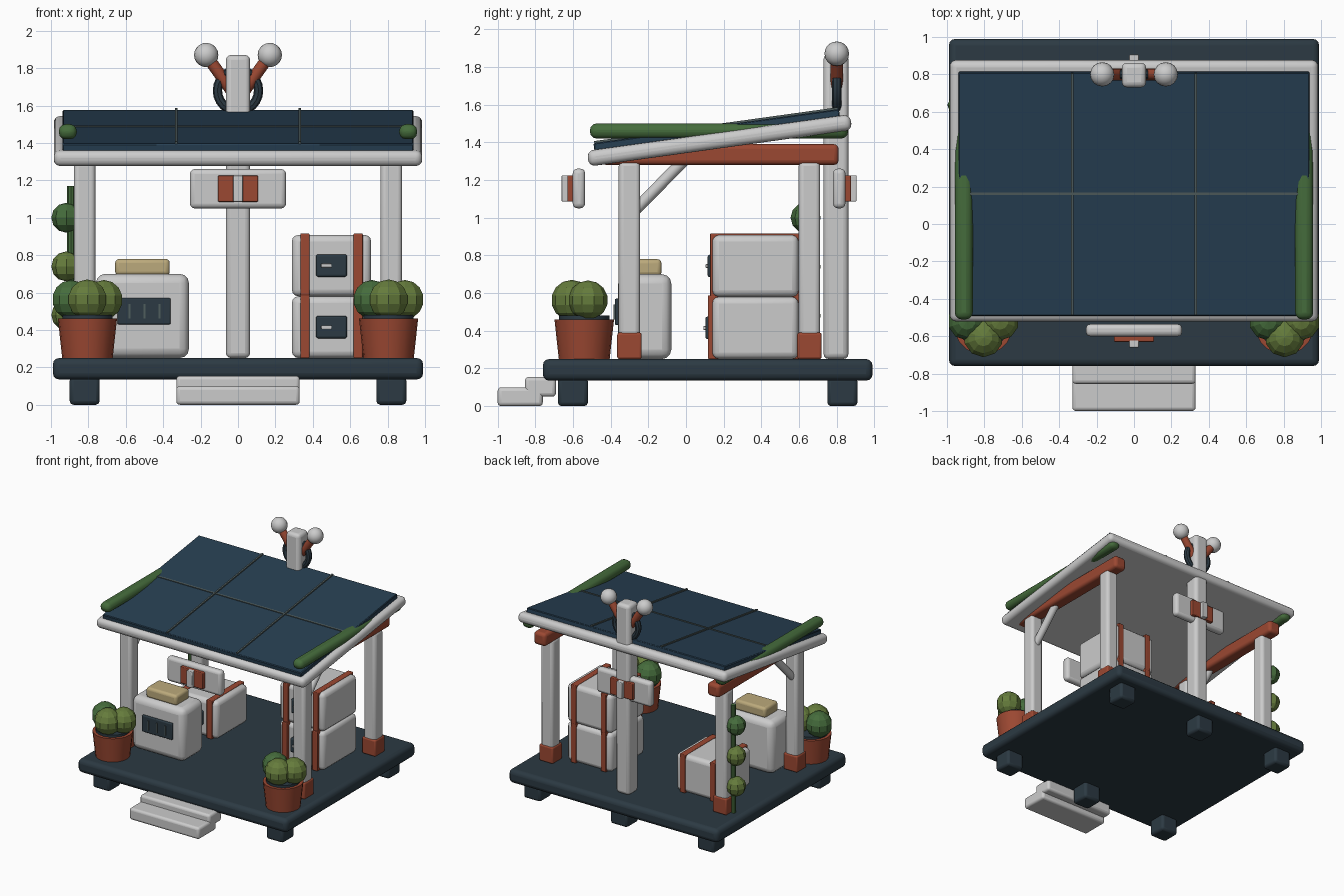
import bpy, math
from mathutils import Vector, Matrix

if "Cube" in bpy.data.objects:
    bpy.data.objects.remove(bpy.data.objects["Cube"])


def mat(name, rgb):
    m = bpy.data.materials.new(name)
    m.diffuse_color = (*rgb, 1)
    m.use_nodes = True
    m.node_tree.nodes["Principled BSDF"].inputs["Base Color"].default_value = m.diffuse_color
    return m


NAVY = mat("navy", (0.025, 0.042, 0.056))
PANEL = mat("panel_blue", (0.02, 0.05, 0.085))
LINE = mat("panel_line", (0.08, 0.11, 0.11))
CLAY = mat("terracotta", (0.33, 0.065, 0.032))
GREEN = mat("green", (0.06, 0.15, 0.045))
OLIVE = mat("olive", (0.13, 0.2, 0.045))
TAN = mat("tan", (0.5, 0.4, 0.2))


def finish(name, m, smooth=True):
    o = bpy.context.object
    o.name = name
    if m:
        o.data.materials.append(m)
    if smooth:
        bpy.ops.object.shade_smooth_by_angle(angle=math.radians(35))
    return o


def box(name, lo, hi, m=None, bevel=0.015, seg=3, tilt=0, pivot=(0, 0, 0)):
    """Bevelled box from min/max corners, optionally tilted about x at pivot."""
    lo, hi = Vector(lo), Vector(hi)
    rot = Matrix.Rotation(tilt, 3, 'X')
    bpy.ops.mesh.primitive_cube_add(size=1, location=Vector(pivot) + rot @ ((lo + hi) / 2),
                                    rotation=(tilt, 0, 0))
    bpy.context.object.scale = hi - lo
    bpy.ops.object.transform_apply(location=False, rotation=False, scale=True)
    if bevel:
        b = bpy.context.object.modifiers.new("bevel", 'BEVEL')
        b.width, b.segments = bevel, seg
    return finish(name, m)


def rod(name, a, b, r, m=None, sides=12):
    a, b = Vector(a), Vector(b)
    d = b - a
    bpy.ops.mesh.primitive_cylinder_add(vertices=sides, radius=r, depth=d.length, location=(a + b) / 2,
                                        rotation=d.to_track_quat('Z', 'Y').to_euler())
    return finish(name, m)


def ball(name, loc, r, m=None, seg=10, rings=7, smooth=False):
    bpy.ops.mesh.primitive_uv_sphere_add(segments=seg, ring_count=rings, radius=r, location=loc)
    return finish(name, m, smooth)


# Deck, feet and steps
box("deck", (-0.99, -0.76, 0.135), (0.99, 0.99, 0.25), NAVY, 0.035)
for x in (-0.82, 0, 0.82):
    for y in (-0.6, 0.83):
        box("foot", (x - 0.08, y - 0.08, 0), (x + 0.08, y + 0.08, 0.15), NAVY, 0.02, 2)
box("lower_step", (-0.33, -1.0, 0), (0.33, -0.76, 0.1), None, 0.02)
box("upper_step", (-0.33, -0.855, 0.05), (0.33, -0.69, 0.155), None, 0.02)

# Posts, boots, braces and side beams
for s in (-1, 1):
    x = 0.82 * s
    for y in (-0.3, 0.655):
        box("post", (x - 0.057, y - 0.057, 0.25), (x + 0.057, y + 0.057, 1.3), None, 0.025)
        box("post_boot", (x - 0.065, y - 0.065, 0.25), (x + 0.065, y + 0.065, 0.39), CLAY, 0.012)
    rod("brace", (x, -0.3, 1.01), (x, 0.01, 1.325), 0.031)
    box("side_beam", (x - 0.057, -0.45, 1.28), (x + 0.057, 0.81, 1.39), CLAY, 0.025)

# Sloping roof with solar panel
T, C = math.radians(7.9), (0, 0.178, 1.41)
box("roof", (-0.985, -0.705, -0.042), (0.985, 0.705, 0.042), None, 0.035, 4, T, C)
box("solar_panel", (-0.938, -0.665, 0.035), (0.938, 0.65, 0.078), PANEL, 0.006, 1, T, C)
for x in (-0.33, 0.33):
    box("panel_line", (x - 0.007, -0.66, 0.07), (x + 0.007, 0.645, 0.088), LINE, 0, 1, T, C)
box("panel_cross_line", (-0.935, -0.012, 0.07), (0.935, 0.002, 0.084), LINE, 0, 1, T, C)
for s in (-1, 1):
    box("roof_greenery", (0.91 * s - 0.048, -0.51, 1.42), (0.91 * s + 0.048, 0.86, 1.5), GREEN, 0.036, 3)

# Mast with ring and twin lamps
box("mast", (-0.065, 0.73, 0.25), (0.065, 0.862, 1.87), None, 0.028)
bpy.ops.mesh.primitive_torus_add(location=(0, 0.8, 1.68), rotation=(math.pi / 2, 0, 0), major_radius=0.11,
                                 minor_radius=0.025, major_segments=24, minor_segments=8)
finish("mast_ring", NAVY)
for s in (-1, 1):
    rod("lamp_arm", (0, 0.8, 1.63), (0.17 * s, 0.8, 1.87), 0.032, CLAY)
    ball("lamp", (0.17 * s, 0.8, 1.87), 0.065, None, 16, 10, True)


# Front and back plaques: d is the outward direction along y
def plaque(name, y, d):
    def slab(part, x0, x1, z0, z1, a, b, m=None, bevel=0.006):
        ya, yb = sorted((y + d * a, y + d * b))
        box(name + part, (x0, ya, z0), (x1, yb, z1), m, bevel)
    slab("_board", -0.257, 0.257, 1.05, 1.26, -0.033, 0.033, None, 0.025)
    slab("_block", -0.107, 0.107, 1.085, 1.225, 0.02, 0.062, CLAY)
    slab("_clip", -0.026, 0.026, 1.085, 1.225, 0.05, 0.092)


plaque("front_plaque", -0.568, -1)
plaque("back_plaque", 0.813, 1)


# Strapped crates with latches
def crate(name, cx, y0, y1, z0, z1, grow=0.0):
    box(name, (cx - 0.212, y0, z0), (cx + 0.212, y1, z1), None, 0.035)
    for s in (-1, 1):
        x = cx + 0.142 * s
        box(name + "_strap", (x - 0.025, y0 - 0.012 - grow, z0), (x + 0.025, y1 + 0.008, z1 + 0.008), CLAY, 0.006)
    zc = (z0 + z1) / 2
    box(name + "_latch", (cx - 0.083, y0 - 0.025 - grow, zc - 0.06), (cx + 0.083, y0 + 0.02, zc + 0.06), NAVY, 0.012)
    box(name + "_handle", (cx - 0.055, y0 - 0.036 - grow, zc - 0.01), (cx, y0 - 0.02 - grow, zc + 0.01), None, 0.003)


crate("lower_crate", 0.5, 0.14, 0.597, 0.25, 0.58, 0.012)
crate("upper_crate", 0.5, 0.14, 0.597, 0.58, 0.908)
crate("left_chest", -0.505, 0.14, 0.56, 0.25, 0.57)

# Cooler cabinet with vent panel and cushion
box("cabinet", (-0.76, -0.36, 0.25), (-0.262, -0.078, 0.7), None, 0.05)
box("cabinet_panel", (-0.645, -0.378, 0.43), (-0.36, -0.34, 0.57), NAVY, 0.008)
for x in (-0.58, -0.5, -0.42):
    box("panel_slit", (x - 0.006, -0.386, 0.46), (x + 0.006, -0.37, 0.54), LINE, 0)
box("cabinet_cushion", (-0.657, -0.31, 0.69), (-0.365, -0.13, 0.78), TAN, 0.022)

# Potted shrubs
for s in (-1, 1):
    x, y = 0.805 * s, -0.54
    bpy.ops.mesh.primitive_cone_add(vertices=20, radius1=0.135, radius2=0.158, depth=0.21, location=(x, y, 0.355))
    finish("pot", CLAY)
    rod("soil", (x, y, 0.44), (x, y, 0.48), 0.133, NAVY, 20)
    ball("shrub_left", (x - 0.088, -0.52, 0.562), 0.105, GREEN)
    ball("shrub_right", (x + 0.088, -0.52, 0.562), 0.105, OLIVE)
    ball("shrub_front", (x, -0.607, 0.562), 0.108, OLIVE)

# Climbing vine on the back left post
rod("vine_stem", (-0.893, 0.635, 0.25), (-0.893, 0.635, 1.17), 0.02, GREEN, 8)
for i, z in enumerate((0.48, 0.74, 1.0)):
    ball("vine_leaf", (-0.918, 0.635, z), 0.08, OLIVE if i < 2 else GREEN, 8, 6)
